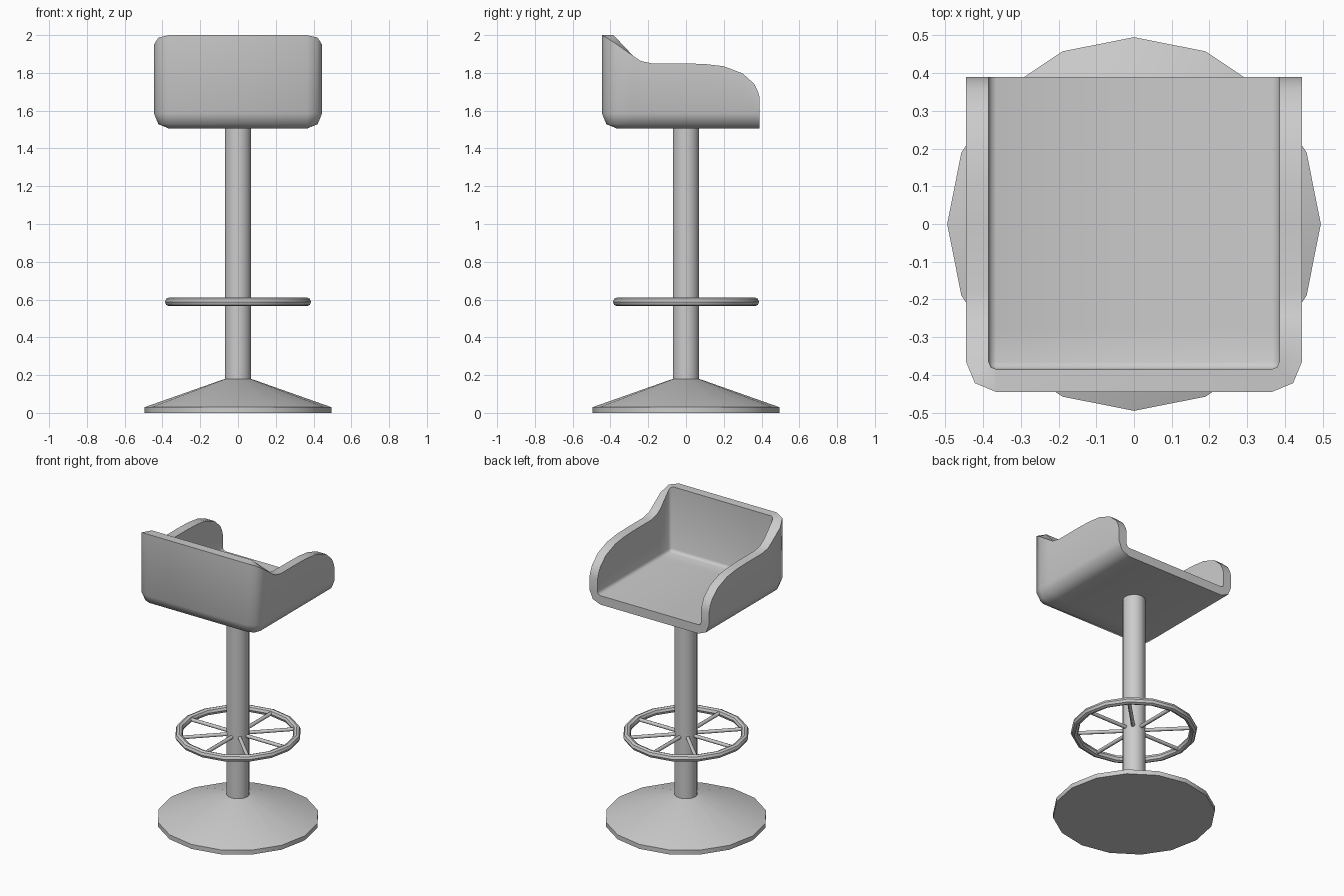
import bpy, bmesh
from math import cos, sin, pi, radians

if "Cube" in bpy.data.objects:
    bpy.data.objects.remove(bpy.data.objects["Cube"])


def finish(name, bm, angle):
    bmesh.ops.recalc_face_normals(bm, faces=bm.faces[:])
    me = bpy.data.meshes.new(name)
    bm.to_mesh(me)
    bm.free()
    ob = bpy.data.objects.new(name, me)
    bpy.context.collection.objects.link(ob)
    bpy.ops.object.select_all(action='DESELECT')
    ob.select_set(True)
    bpy.context.view_layer.objects.active = ob
    bpy.ops.object.shade_smooth_by_angle(angle=radians(angle))
    return ob


def lathe(name, profile, n=16, closed=False):
    """Revolve (radius, z) points; open profiles get end caps."""
    bm = bmesh.new()
    rings = [[bm.verts.new((r * cos(2 * pi * i / n), r * sin(2 * pi * i / n), z))
              for i in range(n)] for r, z in profile]
    pairs = list(zip(rings, rings[1:]))
    if closed:
        pairs.append((rings[-1], rings[0]))
    for a, b in pairs:
        for i in range(n):
            j = (i + 1) % n
            bm.faces.new((a[i], a[j], b[j], b[i]))
    if not closed:
        bm.faces.new(rings[0])
        bm.faces.new(rings[-1])
    return finish(name, bm, 30)


# Base, pole and foot ring
lathe("base", [(0.495, 0), (0.495, 0.03), (0.07, 0.18)])
lathe("pole", [(0.07, 0.17), (0.07, 1.52)])
lathe("foot_ring", [(0.364 + 0.023 * cos(k * pi / 4), 0.588 + 0.023 * sin(k * pi / 4))
                    for k in range(8)], closed=True)

# Spokes
for k in range(8):
    a = k * pi / 4
    bpy.ops.mesh.primitive_cylinder_add(
        vertices=8, radius=0.012, depth=0.31,
        location=(0.21 * cos(a), 0.21 * sin(a), 0.588), rotation=(0, pi / 2, a))
    bpy.context.object.name = f"spoke_{k + 1}"
    bpy.ops.object.shade_smooth_by_angle(angle=radians(50))

# Bucket seat: columns run along one arm, around the corner, then mirror
C, ZC = 0.365, 1.585           # centres of the rounded edges
arm = [(0.39, 1.67), (0.38, 1.705), (0.36, 1.743), (0.30, 1.797), (0.20, 1.835),
       (0.10, 1.847), (0, 1.85), (-0.18, 1.85), (-0.24, 1.863), (-0.28, 1.89)]
cols = [(y, 0, z, z) for y, z in arm]                 # y, turn, outer rim, inner rim
cols += [(-C, 0, 1.95, 1.98), (-C, pi / 4, 1.987, 1.995), (-C, pi / 2, 2.0, 2.0)]
path = [(1, c) for c in cols] + [(-1, c) for c in reversed(cols)]

bm = bmesh.new()
shells = []
for r, rim in ((0.08, 2), (0.02, 3)):
    shell = []
    for s, c in path:
        y, t = c[0], c[1]
        col = [bm.verts.new((s * (C + r * cos(t)), y - r * sin(t), c[rim]))]
        for p in (0, pi / 4, pi / 2):
            q = r * cos(p)
            col.append(bm.verts.new((s * (C + q * cos(t)), y - q * sin(t), ZC - r * sin(p))))
        shell.append(col)
    for a, b in zip(shell, shell[1:]):
        for k in range(3):
            bm.faces.new((a[k], a[k + 1], b[k + 1], b[k]))
    bm.faces.new([col[-1] for col in shell])           # floor
    shells.append(shell)
outer, inner = shells
for i in range(len(path) - 1):                         # rim
    bm.faces.new((outer[i][0], outer[i + 1][0], inner[i + 1][0], inner[i][0]))
for e in (0, -1):                                      # open end
    for k in range(3):
        bm.faces.new((outer[e][k], outer[e][k + 1], inner[e][k + 1], inner[e][k]))
bm.faces.new((outer[0][3], outer[-1][3], inner[-1][3], inner[0][3]))
bmesh.ops.remove_doubles(bm, verts=bm.verts[:], dist=1e-5)
finish("seat", bm, 50)
